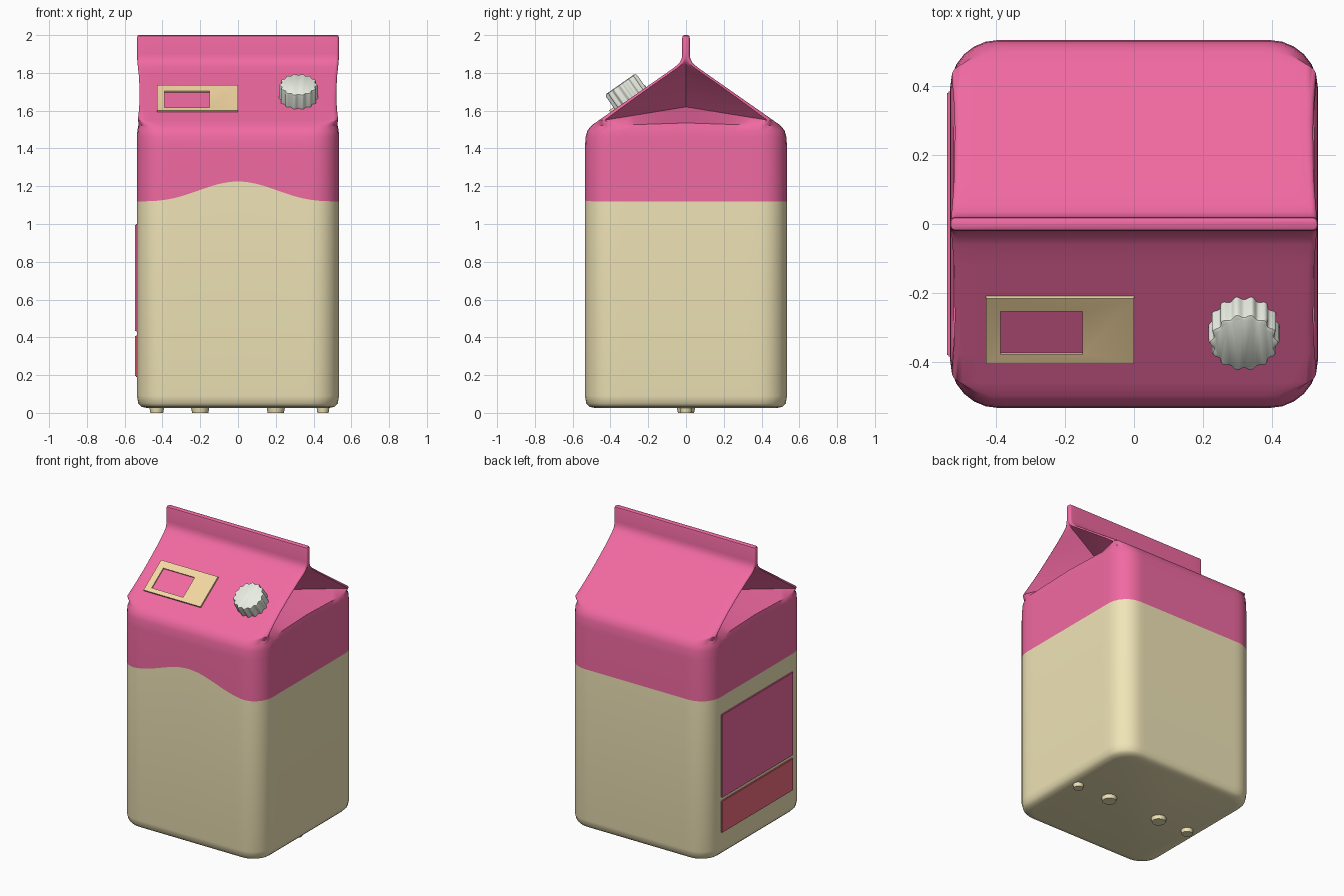
import bpy, bmesh, math
from mathutils import Matrix

if "Cube" in bpy.data.objects:
    bpy.data.objects.remove(bpy.data.objects["Cube"])

def material(name, rgb):
    m = bpy.data.materials.new(name)
    m.diffuse_color = (*[(c / 255) ** 2.2 for c in rgb], 1)
    m.use_nodes = True
    m.node_tree.nodes["Principled BSDF"].inputs["Base Color"].default_value = m.diffuse_color
    return m

PINK = material("pink", (240, 105, 160))
CREAM = material("cream", (240, 228, 182))
TAN = material("tan", (243, 214, 160))
RED = material("red", (240, 108, 125))
WHITE = material("off_white", (232, 236, 224))

def finish(name, bm, mat, angle=40):
    bmesh.ops.recalc_face_normals(bm, faces=bm.faces)
    me = bpy.data.meshes.new(name)
    bm.to_mesh(me)
    bm.free()
    me.materials.append(mat)
    ob = bpy.data.objects.new(name, me)
    bpy.context.collection.objects.link(ob)
    bpy.ops.object.select_all(action='DESELECT')
    ob.select_set(True)
    bpy.context.view_layer.objects.active = ob
    bpy.ops.object.shade_smooth_by_angle(angle=math.radians(angle))
    return ob

def loft(bm, rings, cap_first=False, cap_last=False):
    loops = [[bm.verts.new(p) for p in r] for r in rings]
    n = len(loops[0])
    for a, b in zip(loops, loops[1:]):
        for i in range(n):
            bm.faces.new((a[i], a[(i + 1) % n], b[(i + 1) % n], b[i]))
    if cap_first:
        bm.faces.new(loops[0])
    if cap_last:
        bm.faces.new(loops[-1])

def ring(X, h, z, r, depth=0, zc=None, wave=False):
    """Rounded rectangle; its two sides can fold inward to a V."""
    zc = z if zc is None else zc
    pts = []
    K, M, S = 7, 24, 12
    # corners in order front-right, back-right, back-left, front-left
    for q, (sx, sy) in enumerate([(1, -1), (1, 1), (-1, 1), (-1, -1)]):
        for k in range(K):
            a = math.radians(-90 + 90 * q + 90 * k / (K - 1))
            pts.append((sx * (X - r) + r * math.cos(a), sy * (h - r) + r * math.sin(a), z))
        for i in range(1, S if q % 2 == 0 else M):
            if q % 2 == 0:          # side edge
                s = -1 + 2 * i / S
                f = 1 - abs(s)
                pts.append((sx * (X - depth * f), sx * s * (h - r), z + (zc - z) * f))
            else:                   # front or back edge
                s = -1 + 2 * i / M
                pts.append((-sx * s * (X - r), sy * h, z))
    if wave:
        pts = [(x, y, z + (0.105 * (0.5 + 0.5 * math.cos(math.pi * x / 0.535)) ** 1.5
                           if y < 0 and abs(x) < 0.535 else 0)) for x, y, z in pts]
    return pts

B = 0.535
wave_ring = ring(B, B, 1.12, 0.14, wave=True)

# Cream lower body
bm = bmesh.new()
loft(bm, [ring(B - 0.06, B - 0.06, 0.025, 0.10), ring(B - 0.025, B - 0.025, 0.032, 0.12),
          ring(B - 0.007, B - 0.007, 0.05, 0.14), ring(B, B, 0.09, 0.14), wave_ring], cap_first=True)
finish("carton_body", bm, CREAM)

# Pink upper body, folded gable and top fin
rings = [wave_ring, ring(B, B, 1.40, 0.14), ring(B, 0.532, 1.46, 0.14),
         ring(0.533, 0.522, 1.495, 0.13), ring(0.525, 0.50, 1.522, 0.11, 0, 1.535)]
for X, h, r in [(0.53, 0.46, 0.03), (0.524, 0.38, 0.025), (0.521, 0.3, 0.022), (0.522, 0.2, 0.02),
                (0.525, 0.12, 0.02), (0.53, 0.06, 0.02), (0.532, 0.035, 0.018)]:
    t = (0.46 - h) / 0.44
    rings.append(ring(X, h, 1.83 - 0.7 * (h - 0.06) + (0.005 if h < 0.05 else 0), r,
                      0.31 * (1 - t), 1.62 + 0.24 * t))
rings += [ring(0.534, 0.023, 1.875, 0.015), ring(B, 0.02, 1.9, 0.015),
          ring(B, 0.02, 1.985, 0.015), ring(0.532, 0.017, 1.996, 0.012), ring(0.524, 0.01, 2.0, 0.008)]
bm = bmesh.new()
loft(bm, rings, cap_last=True)
finish("carton_gable_top", bm, PINK)

# Parts on the front roof slope share its tilt
def on_roof(x, y):
    return Matrix.Translation((x, y, 1.83 + 0.7 * (y + 0.06))) @ Matrix.Rotation(math.atan(0.7), 4, 'X')

# Window frame
def rect(x0, x1, y0, y1, z):
    return [(x0, y0, z), (x1, y0, z), (x1, y1, z), (x0, y1, z)]

outer, inner = (-0.215, 0.215, -0.116, 0.116), (-0.173, 0.065, -0.085, 0.068)
bm = bmesh.new()
loft(bm, [rect(*inner, -0.01), rect(*inner, 0.008), rect(*outer, 0.012), rect(*outer, -0.01)])
finish("roof_window_frame", bm, TAN, 30).matrix_world = on_roof(-0.215, -0.305)

# Fluted screw cap
def flutes(rad, z, amp):
    return [((rad + amp * math.cos(14 * a)) * math.cos(a), (rad + amp * math.cos(14 * a)) * math.sin(a), z)
            for a in (2 * math.pi * i / 112 for i in range(112))]

bm = bmesh.new()
loft(bm, [flutes(0.097, -0.01, 0.006), flutes(0.097, 0.078, 0.006), flutes(0.094, 0.088, 0.005),
          flutes(0.086, 0.092, 0.002)], True, True)
finish("screw_cap", bm, WHITE).matrix_world = on_roof(0.32, -0.295)

# Label panels on the left side
for name, z0, z1, mat in [("upper_side_panel", 0.43, 1.0, PINK), ("lower_side_panel", 0.19, 0.41, RED)]:
    bm = bmesh.new()
    bmesh.ops.create_cube(bm, size=1, matrix=Matrix.Translation((-0.535, 0, (z0 + z1) / 2))
                          @ Matrix.Diagonal((0.018, 0.77, z1 - z0, 1)))
    bmesh.ops.bevel(bm, geom=bm.edges[:], offset=0.004, segments=2, affect='EDGES')
    finish(name, bm, mat)

# Small round feet
for i, (x, r) in enumerate([(-0.43, 0.04), (-0.2, 0.05), (0.2, 0.05), (0.45, 0.035)]):
    bm = bmesh.new()
    bmesh.ops.create_cone(bm, cap_ends=True, segments=20, radius1=r * 0.85, radius2=r, depth=0.035,
                          matrix=Matrix.Translation((x, 0, 0.0175)))
    finish("foot_%d" % (i + 1), bm, CREAM)
